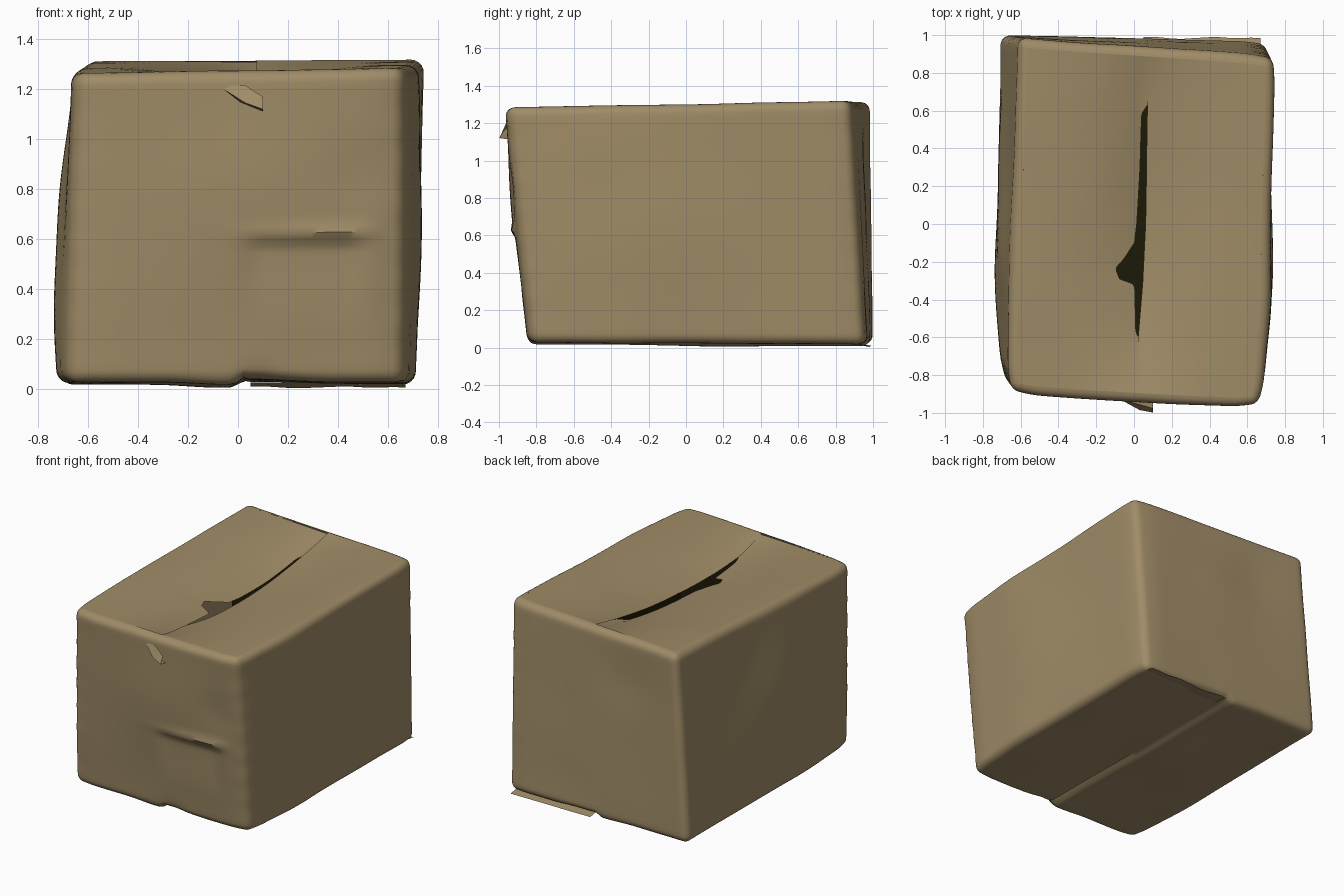
import bpy, bmesh, math
from mathutils import Vector, noise

if "Cube" in bpy.data.objects:
    bpy.data.objects.remove(bpy.data.objects["Cube"])

H = Vector((0.70, 0.93, 0.64))      # nominal half sizes
R = 0.05                            # edge rounding

# Skewed corners of the crushed box, bottom then top: FL, FR, BL, BR
LOW = [Vector(c) for c in ((-.695, -.845, .028), (.685, -.85, .026), (-.71, 1.0, .018), (.715, .97, .018))]
TOP = [Vector(c) for c in ((-.675, -.90, 1.264), (.685, -.975, 1.284), (-.61, .985, 1.315), (.752, .89, 1.318))]

# Soft dents and bulges: centre, radius, push
DENTS = [
    ((-.70, -.3, .35), .42, (-.045, 0, 0)), ((-.70, .35, .4), .4, (-.025, 0, 0)),
    ((-.68, -.1, .85), .32, (-.032, 0, 0)), ((.70, -.25, .6), .42, (.035, 0, 0)),
    ((.70, -.35, .08), .2, (.01, 0, 0)), ((.70, -.4, 1.15), .25, (.018, 0, 0)),
    ((.1, -.92, .75), .45, (0, -.03, 0)), ((.5, -.95, .85), .14, (0, .012, 0)),
    ((-.2, .97, 1.0), .2, (0, -.01, 0)),
    ((.08, -.85, 0), .08, (0, .015, .006)), ((-.15, .2, 0), .25, (0, 0, -.008)),
]
# Upright corners worn flatter
for (lo, hi), (dx, dy) in zip(zip(LOW, TOP), ((.016, .016), (-.02, .016), (0, 0), (-.012, -.012))):
    DENTS += [(tuple(lo.lerp(hi, i / 8)), .1, (dx, dy, 0)) for i in range(9)]


def smooth(a, b, t):
    t = max(0, min(1, (t - a) / (b - a)))
    return t * t * (3 - 2 * t)


def lerp_points(pts, t):
    for (a, va), (b, vb) in zip(pts, pts[1:]):
        if t <= b:
            return va + (vb - va) * max(0, (t - a) / (b - a))
    return pts[-1][1]


def steps(h, n):
    """Coordinates from -h to h with extra rows in the rounded edges."""
    e = h - R
    inner = [-e + 2 * e * i / n for i in range(n + 1)]
    return [-h, -h + R * .35, -h + R * .7] + inner + [h - R * .7, h - R * .35, h]


def shape(x, y, z):
    """Round the nominal box, skew it to its corners and crumple it."""
    p = Vector((x, y, z))
    core = Vector([max(-(H[i] - R), min(H[i] - R, p[i])) for i in range(3)])
    d = p - core
    if d.length > 0:
        p = core + d.normalized() * R
    u, v, w = [(p[i] / H[i] + 1) / 2 for i in range(3)]

    def mix(c):
        return c[0].lerp(c[1], u).lerp(c[2].lerp(c[3], u), v)
    q = mix(LOW).lerp(mix(TOP), w)
    out = q.copy()
    for c, r, push in DENTS:
        out += Vector(push) * math.exp(-((q - Vector(c)).length / r) ** 2)
    # front crease: a ridge with a sunken patch under it
    front = smooth(-.72, -.84, q.y)
    ridge = smooth(-.2, .45, q.x) * smooth(.62, .46, q.x)
    out.y -= .016 * front * ridge * math.exp(-((q.z - .625) / .03) ** 2)
    patch = smooth(-.02, .1, q.x) * smooth(.54, .42, q.x)
    out.y += .02 * front * patch * smooth(.62, .56, q.z) * smooth(.22, .58, q.z)
    # bottom seam: a groove with one flap stepped over the other
    low = smooth(.09, .03, q.z)
    out.z += low * .01 * math.exp(-((q.x - .01) / .02) ** 2)
    out.z += low * (.010 * smooth(0, .02, q.x) * smooth(.4, .1, q.x) - .010 * smooth(-.3, -.05, q.x) * smooth(.015, -.01, q.x))
    n = noise.noise_vector(q * 2.4 + Vector((3.1, 7.7, 1.3)))
    return out + Vector((n.x * .004, n.y * .004, n.z * .003))


def grid(bm, fn, A, B, skip=None, flip=False):
    vs = [[bm.verts.new(fn(a, b)) for b in B] for a in A]
    for i in range(len(A) - 1):
        for j in range(len(B) - 1):
            if skip and skip((A[i] + A[i + 1]) / 2, (B[j] + B[j + 1]) / 2):
                continue
            f = [vs[i][j], vs[i + 1][j], vs[i + 1][j + 1], vs[i][j + 1]]
            bm.faces.new(f[::-1] if flip else f)


def material(name, rgb):
    m = bpy.data.materials.new(name)
    m.diffuse_color = (*rgb, 1)
    m.use_nodes = True
    m.node_tree.nodes["Principled BSDF"].inputs["Base Color"].default_value = m.diffuse_color
    return m


card = material("brown cardboard", (0.350, 0.262, 0.136))
dark = material("dark inside", (0.012, 0.010, 0.002))


def finish(bm, name, mat=card):
    bmesh.ops.remove_doubles(bm, verts=bm.verts, dist=.0004)
    bmesh.ops.delete(bm, geom=[v for v in bm.verts if not v.link_faces], context='VERTS')
    me = bpy.data.meshes.new(name)
    bm.to_mesh(me)
    bm.free()
    ob = bpy.data.objects.new(name, me)
    bpy.context.collection.objects.link(ob)
    me.materials.append(mat)
    bpy.ops.object.select_all(action='DESELECT')
    ob.select_set(True)
    bpy.context.view_layer.objects.active = ob
    bpy.ops.object.shade_smooth_by_angle(angle=math.radians(40))
    return ob


X, Y, Z = steps(H.x, 48), steps(H.y, 40), steps(H.z, 44)

# Body: four walls, bottom and a narrow rim folded over the top
bm = bmesh.new()
grid(bm, lambda a, b: shape(a, -H.y, b), X, Z)
grid(bm, lambda a, b: shape(a, H.y, b), X, Z, flip=True)
grid(bm, lambda a, b: shape(-H.x, a, b), Y, Z, flip=True)
grid(bm, lambda a, b: shape(H.x, a, b), Y, Z)
grid(bm, lambda a, b: shape(a, b, -H.z), X, Y, flip=True)
grid(bm, lambda a, b: shape(a, b, H.z), X, Y,
     skip=lambda a, b: abs(a) < H.x - R and abs(b) < H.y - R)
finish(bm, "box_body")

# Dark lining seen through the slit: floor, right, front and back walls
bm = bmesh.new()
x, y, lo, hi = .60, .79, .07, 1.18
for f in (((-x, -y, lo), (x, -y, lo), (x, y, lo), (-x, y, lo)),
          ((x, -y, lo), (x, -y, hi), (x, y, hi), (x, y, lo)),
          ((-x, y, lo), (x, y, lo), (x, y, hi), (-x, y, hi)),
          ((-x, -y, lo), (-x, -y, hi), (x, -y, hi), (x, -y, lo))):
    bm.faces.new([bm.verts.new(c) for c in f])
finish(bm, "inner_lining", dark)

# Top flaps: sagging sheets that meet in a torn slit (edges given as y, x)
LEFT_EDGE = [(-.88, .06), (-.62, .03), (-.56, .005), (-.315, .0), (-.30, -.08), (-.24, -.105),
             (-.19, -.06), (-.1, .0), (0, .012), (.3, .03), (.58, .04), (.64, .08), (.88, .10)]
RIGHT_EDGE = [(-.88, .04), (-.62, .015), (-.3, .045), (0, .06), (.3, .065), (.58, .07), (.88, .075)]


def flap(name, side, edge, sag, drop):
    ey = H.y - R
    rows = [-ey + 2 * ey * i / 90 for i in range(91)]
    cols = [i / 24 for i in range(25)]

    def point(t, y):
        x0 = side * (H.x - R)
        x1 = lerp_points(edge, y) - .036 * (1 + y / H.y)
        p = shape(x0 + (x1 - x0) * t, y, H.z)
        # measure the sag from the true position so the tear stays flush
        s = max(0, min(1, 1 - abs(p.x - .04) / .62))
        p.z -= sag * s ** 2.2 * (1 - (y / ey) ** 2) + drop * t * t
        return p
    b = bmesh.new()
    grid(b, point, cols, rows, flip=side > 0)
    finish(b, name)


flap("left_top_flap", -1, LEFT_EDGE, .115, .006)
flap("right_top_flap", 1, RIGHT_EDGE, .11, 0)

# Torn tab peeling off the front
bm = bmesh.new()
vs = [bm.verts.new(c) for c in ((-.08, -.925, 1.215), (.03, -.955, 1.215), (.10, -.975, 1.17),
                                (.10, -.998, 1.12), (.03, -.985, 1.145), (.10, -.93, 1.11), (.0, -.92, 1.15))]
for f in ((0, 4, 1), (1, 4, 2), (2, 4, 3), (3, 4, 5), (4, 6, 5), (0, 6, 4)):
    bm.faces.new([vs[i] for i in f])
finish(bm, "torn_front_tab")

# Loose lip hanging under the back bottom edge
bm = bmesh.new()


def lip(x, t):
    wob = noise.noise(Vector((x * 6, t, 0)))
    return Vector((x, .88 + .105 * t + .012 * wob * t, .026 * (1 - t) + .008 * (.8 + wob) * t))


grid(bm, lip, [.05 + .62 * i / 12 for i in range(13)], [0, .5, 1], flip=True)
finish(bm, "back_bottom_lip")
